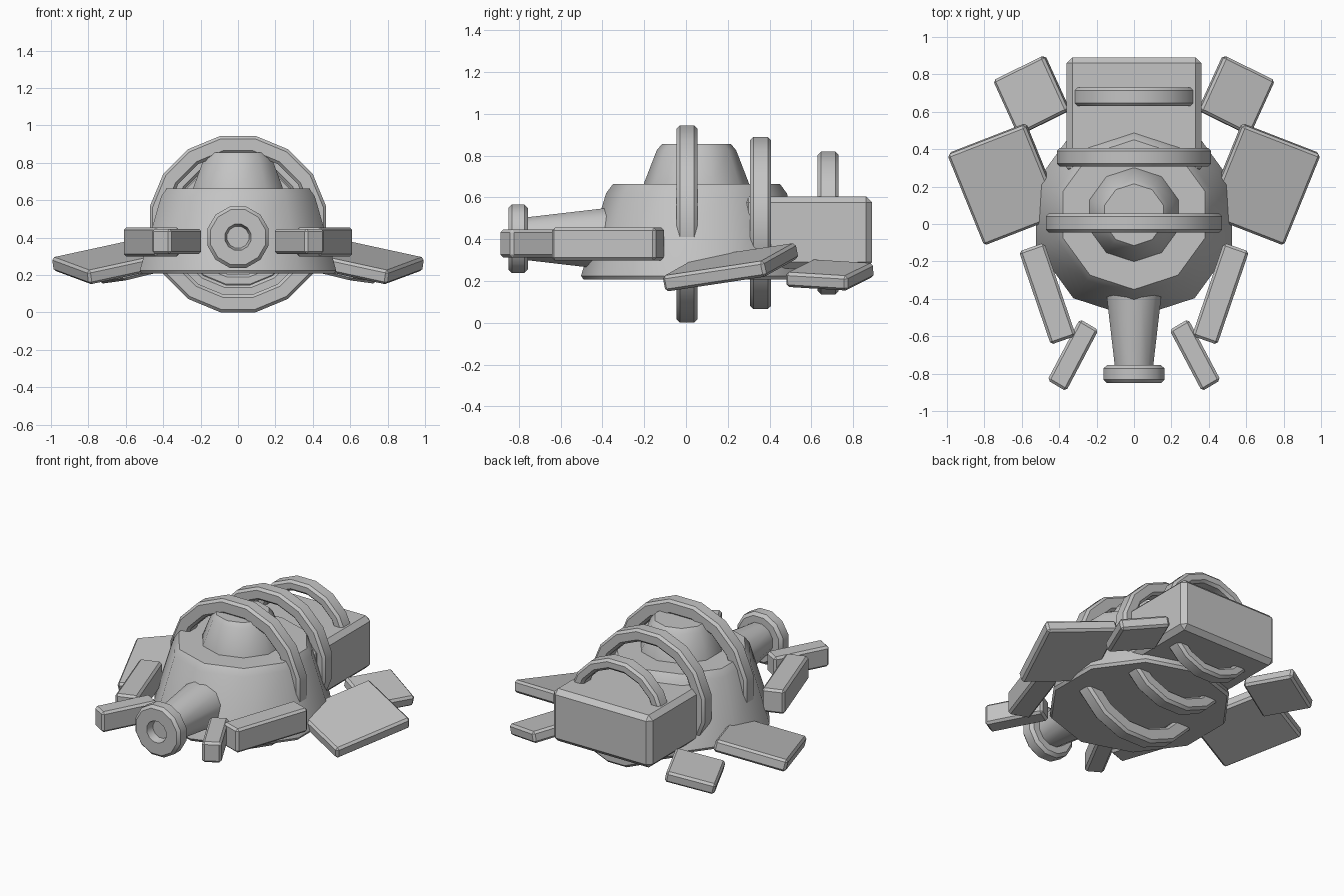
import bpy, bmesh, math
from mathutils import Vector

if "Cube" in bpy.data.objects:
    bpy.data.objects.remove(bpy.data.objects["Cube"])

grey = bpy.data.materials.new("plain_grey")
grey.diffuse_color = (0.55, 0.55, 0.55, 1)
grey.use_nodes = True
grey.node_tree.nodes["Principled BSDF"].inputs["Base Color"].default_value = grey.diffuse_color


def finish(name, bm, angle):
    """Turn a bmesh into a grey object, smooth up to the given angle."""
    bmesh.ops.recalc_face_normals(bm, faces=bm.faces)
    mesh = bpy.data.meshes.new(name)
    bm.to_mesh(mesh)
    bm.free()
    mesh.materials.append(grey)
    ob = bpy.data.objects.new(name, mesh)
    bpy.context.collection.objects.link(ob)
    bpy.ops.object.select_all(action='DESELECT')
    ob.select_set(True)
    bpy.context.view_layer.objects.active = ob
    bpy.ops.object.shade_smooth_by_angle(angle=math.radians(angle))
    return ob


def lathe(name, profile, sides, centre, axis='Z', turn=0.0, closed=False, angle=40):
    """Spin (radius, height) points round an axis; closed makes a hoop."""
    bm = bmesh.new()
    loops = []
    for r, h in profile:
        loop = []
        for i in range(sides):
            a = math.pi / 2 + (i + turn) * math.tau / sides
            u, v = r * math.cos(a), r * math.sin(a)
            p = Vector((u, v, h) if axis == 'Z' else (u, h, v))
            loop.append(bm.verts.new(p + Vector(centre)))
        loops.append(loop)
    pairs = list(zip(loops, loops[1:]))
    if closed:
        pairs.append((loops[-1], loops[0]))
    else:
        bm.faces.new(loops[0])
        bm.faces.new(loops[-1])
    for a, b in pairs:
        for i in range(sides):
            j = (i + 1) % sides
            bm.faces.new((a[i], a[j], b[j], b[i]))
    return finish(name, bm, angle)


def slab(name, a, b, c, thick, bevel=0.014):
    """Bevelled slab hanging below the top corners a, b, c."""
    a, b, c = Vector(a), Vector(b), Vector(c)
    n = (b - a).cross(c - b).normalized()
    if n.z > 0:
        n = -n
    bm = bmesh.new()
    top = [bm.verts.new(p) for p in (a, b, c, a + c - b)]
    low = [bm.verts.new(v.co + n * thick) for v in top]
    bm.faces.new(top)
    bm.faces.new(low)
    for i in range(4):
        j = (i + 1) % 4
        bm.faces.new((top[i], top[j], low[j], low[i]))
    bmesh.ops.recalc_face_normals(bm, faces=bm.faces)
    bmesh.ops.bevel(bm, geom=bm.edges[:], offset=bevel, segments=1,
                    affect='EDGES', profile=0.5)
    return finish(name, bm, 30)


# Ten-sided hull and the turret cap on top of it
lathe("hull", [(0.54, 0.207), (0.552, 0.225), (0.432, 0.62), (0.40, 0.663)],
      10, (0, 0.05, 0))
lathe("turret", [(0.255, 0.64), (0.25, 0.67), (0.19, 0.825), (0.165, 0.855)],
      10, (0, 0.05, 0))

# Three upright hoops
for name, y, z, r in (("front_hoop", 0.005, 0.472, 0.481),
                      ("middle_hoop", 0.357, 0.477, 0.420),
                      ("rear_hoop", 0.68, 0.477, 0.348)):
    w, k, q = 0.05, 0.016, r * 0.8
    lathe(name, [(r - k, -w), (r, k - w), (r, w - k), (r - k, w),
                 (q + k, w), (q, w - k), (q, k - w), (q + k, -w)],
          16, (0, y, z), 'Y', 0.5, True, 30)

# Tail box behind the hull
slab("tail_box", (-0.36, 0.27, 0.605), (0.36, 0.27, 0.605),
     (0.36, 0.89, 0.605), 0.345, 0.03)

# Tapered nose barrel and its recessed muzzle
lathe("barrel", [(0.105, -0.77), (0.152, -0.38)], 12, (0, 0, 0.402), 'Y', 0.5)
lathe("muzzle", [(0.125, -0.755), (0.15, -0.755), (0.17, -0.773), (0.17, -0.832),
                 (0.152, -0.85), (0.072, -0.85), (0.06, -0.80)],
      12, (0, 0, 0.402), 'Y', 0.5)

# Mirrored claws at the front and fins at the back
for side, s in (("right", 1), ("left", -1)):
    for name, a, b, c, thick in (
            ("claw_arm", (0.48, -0.10, 0.455), (0.615, -0.147, 0.455),
             (0.445, -0.645, 0.455), 0.157),
            ("claw_tip", (0.19, -0.567, 0.447), (0.29, -0.508, 0.447),
             (0.463, -0.835, 0.447), 0.135),
            ("large_fin", (0.585, 0.528, 0.385), (1.0, 0.367, 0.295),
             (0.803, -0.118, 0.222), 0.078),
            ("small_fin", (0.487, 0.90, 0.288), (0.757, 0.767, 0.222),
             (0.623, 0.472, 0.24), 0.073)):
        slab(f"{side}_{name}", *[(s * p[0], p[1], p[2]) for p in (a, b, c)], thick)
